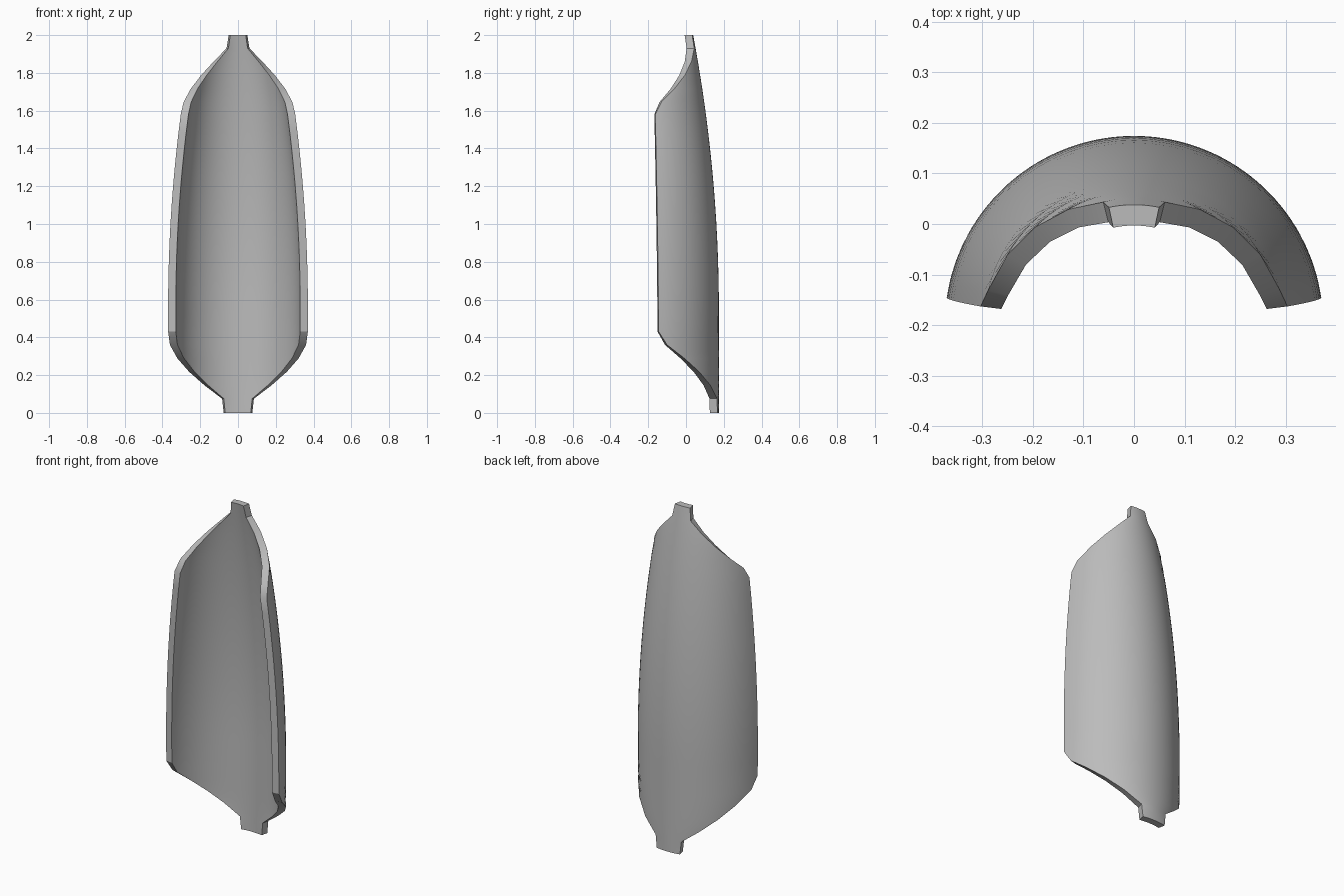
import bpy
import bmesh
from math import sin, cos, radians

if "Cube" in bpy.data.objects:
    bpy.data.objects.remove(bpy.data.objects["Cube"], do_unlink=True)

AXIS_Y = -0.2       # centre line of the curved shell
THICKNESS = 0.041
COLUMNS = 32

# Half-angle of the shell at each height: tab, sloped edge, straight side, sloped edge, tab
OUTLINE = [(0, 11.7), (0.075, 13), (0.36, 74.5), (0.43, 81.5),
           (1.58, 83), (1.645, 76.5), (1.93, 14), (2, 12)]
STEPS = [1, 4, 1, 12, 1, 4, 1]


def radius(z):
    """Straight lower body that tapers along a parabola towards the top."""
    t = max(0, z - 0.55) / 1.45
    return 0.374 - 0.136 * t * t


def rows():
    """Heights and half-angles, subdivided between outline points."""
    result = [OUTLINE[0]]
    for (z0, a0), (z1, a1), n in zip(OUTLINE, OUTLINE[1:], STEPS):
        for i in range(1, n + 1):
            result.append((z0 + (z1 - z0) * i / n, a0 + (a1 - a0) * i / n))
    return result


def layer(bm, inset):
    """One curved skin of the shell as a grid of vertices."""
    grid = []
    for z, half in rows():
        r = radius(z) - inset
        angles = [radians(half) * (2 * c / COLUMNS - 1) for c in range(COLUMNS + 1)]
        grid.append([bm.verts.new((r * sin(a), AXIS_Y + r * cos(a), z)) for a in angles])
    return grid


def border(grid):
    """Closed loop of vertices around a skin."""
    right = [row[-1] for row in grid[1:-1]]
    left = [row[0] for row in grid[1:-1]]
    return grid[0] + right + grid[-1][::-1] + left[::-1]


# Curved shell panel with a tab at each end
bm = bmesh.new()
skins = [layer(bm, 0), layer(bm, THICKNESS)]
for grid in skins:
    for low, high in zip(grid, grid[1:]):
        for c in range(COLUMNS):
            bm.faces.new((low[c], low[c + 1], high[c + 1], high[c]))

# Rim joining the two skins
outer, inner = map(border, skins)
for i in range(len(outer)):
    j = (i + 1) % len(outer)
    bm.faces.new((outer[i], outer[j], inner[j], inner[i]))
bmesh.ops.recalc_face_normals(bm, faces=bm.faces)

mesh = bpy.data.meshes.new("shell_panel")
bm.to_mesh(mesh)
bm.free()
panel = bpy.data.objects.new("shell_panel", mesh)
bpy.context.collection.objects.link(panel)

# Plain grey finish
grey = bpy.data.materials.new("plain_grey")
grey.use_nodes = True
colour = (0.5, 0.5, 0.5, 1)
grey.diffuse_color = colour
grey.node_tree.nodes["Principled BSDF"].inputs["Base Color"].default_value = colour
mesh.materials.append(grey)

# Smooth skins with crisp rim edges
bpy.context.view_layer.objects.active = panel
panel.select_set(True)
bpy.ops.object.shade_smooth_by_angle(angle=radians(30))
